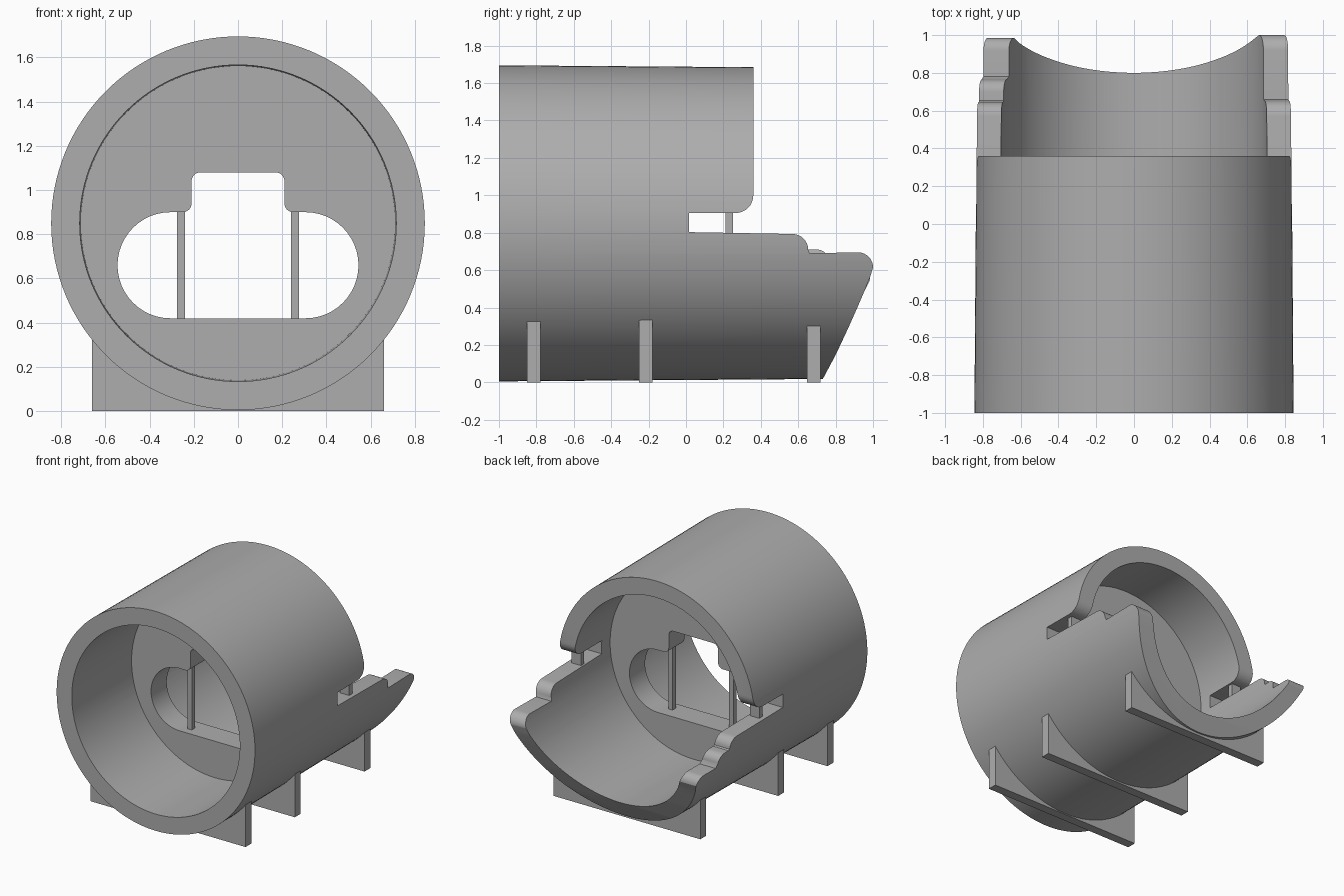
import bpy, bmesh, math

if "Cube" in bpy.data.objects:
    bpy.data.objects.remove(bpy.data.objects["Cube"])

CZ = 0.85          # height of the tube axis
SEG = 128

grey = bpy.data.materials.new("plain grey")
grey.use_nodes = True
colour = (0.42, 0.42, 0.42, 1)
grey.diffuse_color = colour
grey.node_tree.nodes["Principled BSDF"].inputs["Base Color"].default_value = colour


def outer(y):
    return 0.845 - 0.0075 * (y + 1)


def inner(y):
    return 0.716 - 0.007 * (y + 1)


def arc(cx, cy, r, a0, a1, n=8):
    angles = [math.radians(a0 + (a1 - a0) * i / n) for i in range(n + 1)]
    return [(cx + r * math.cos(a), cy + r * math.sin(a)) for a in angles]


def finish(bm, name):
    bmesh.ops.recalc_face_normals(bm, faces=bm.faces)
    mesh = bpy.data.meshes.new(name)
    bm.to_mesh(mesh)
    bm.free()
    mesh.materials.append(grey)
    obj = bpy.data.objects.new(name, mesh)
    bpy.context.collection.objects.link(obj)
    return obj


def prism(name, pts, axis, lo, hi):
    """Extrude a profile along x (points are y, z) or along y (points are x, z)."""
    bm = bmesh.new()
    ends = []
    for t in (lo, hi):
        ends.append([bm.verts.new((t, a, b) if axis == "x" else (a, t, b)) for a, b in pts])
        bm.faces.new(ends[-1])
    n = len(pts)
    for i in range(n):
        j = (i + 1) % n
        bm.faces.new((ends[0][i], ends[0][j], ends[1][j], ends[1][i]))
    return finish(bm, name)


def box(name, x0, x1, y0, y1, z0, z1):
    return prism(name, [(x0, z0), (x1, z0), (x1, z1), (x0, z1)], "y", y0, y1)


def activate(obj):
    bpy.ops.object.select_all(action="DESELECT")
    obj.select_set(True)
    bpy.context.view_layer.objects.active = obj


def cut(obj, cutter):
    cutter.hide_render = True
    mod = obj.modifiers.new("cut", "BOOLEAN")
    mod.operation, mod.solver, mod.object = "DIFFERENCE", "EXACT", cutter
    activate(obj)
    bpy.ops.object.modifier_apply(modifier=mod.name)
    bpy.data.objects.remove(cutter)


def smooth(obj):
    activate(obj)
    bpy.ops.object.shade_smooth_by_angle(angle=math.radians(30))


# Tapered tube lying along y
bm = bmesh.new()
Y0, Y1 = -1, 1.05
rings = []
for r, y in ((outer(Y0), Y0), (outer(Y1), Y1), (inner(Y1), Y1), (inner(Y0), Y0)):
    rings.append([bm.verts.new((x, y, z)) for x, z in arc(0, CZ, r, 0, 360, SEG)[:-1]])
for k in range(4):
    a, b = rings[k], rings[(k + 1) % 4]
    for i in range(SEG):
        j = (i + 1) % SEG
        bm.faces.new((a[i], a[j], b[j], b[i]))
shell = finish(bm, "tube_shell")

# Side profile removed from the tube: slot, open upper rear and curved tail end
upper = [(0.015, 0.803), (0.015, 0.905)] + arc(0.265, 1.0, 0.095, 270, 360)
upper += [(0.36, 1.9), (1.3, 1.9), (1.3, -0.2), (0.63, -0.2)]
tail = [(0.73, 0.015), (0.802, 0.15), (0.872, 0.3), (0.925, 0.42), (0.955, 0.49)]

# Left rim has one step, right rim has two
left_rim = [(0.985, 0.565)] + arc(0.92, 0.615, 0.08, 0, 90)
left_rim += [(0.66, 0.69)] + arc(0.57, 0.71, 0.083, 0, 90)
right_rim = arc(0.92, 0.55, 0.065, 0, 90) + [(0.78, 0.615)]
right_rim += arc(0.70, 0.645, 0.065, 0, 90) + [(0.655, 0.71)] + arc(0.57, 0.718, 0.075, 0, 90)
cut(shell, prism("left_cutter", upper + tail + left_rim, "x", -0.01, 1.2))
cut(shell, prism("right_cutter", upper + tail + right_rim, "x", -1.2, 0.01))
smooth(shell)

# Inner wall with a rounded opening and a square notch above it
wall = prism("inner_wall", arc(0, CZ, 0.713, 0, 360, SEG)[:-1], "y", -0.28, -0.09)
half = arc(0.305, 0.66, 0.24, -90, 90, 24) + arc(0.25, 0.94, 0.04, 270, 180)
half += arc(0.17, 1.04, 0.04, 0, 90)
opening = half + [(-x, z) for x, z in reversed(half)]
cut(wall, prism("opening_cutter", opening, "y", -0.5, 0.2))
smooth(wall)

# Thin uprights in the opening and small posts in the side slots
for side, s in (("left", 1), ("right", -1)):
    x0, x1 = sorted((s * 0.24, s * 0.277))
    box(side + "_upright", x0, x1, -0.22, -0.18, 0.41, 0.91)
    x0, x1 = sorted((s * 0.72, s * 0.8))
    box(side + "_slot_post", x0, x1, 0.21, 0.25, 0.79, 0.92)

# Cradle feet that follow the underside of the tube
for name, y, hw in (("front_foot", -0.815, 0.66), ("middle_foot", -0.215, 0.66),
                    ("rear_foot", 0.683, 0.625)):
    r = outer(y) - 0.006
    a = math.degrees(math.asin(hw / r))
    foot = [(-hw, 0), (hw, 0)] + arc(0, CZ, r, -90 + a, -90 - a, 40)
    prism(name, foot, "y", y - 0.036, y + 0.036)
